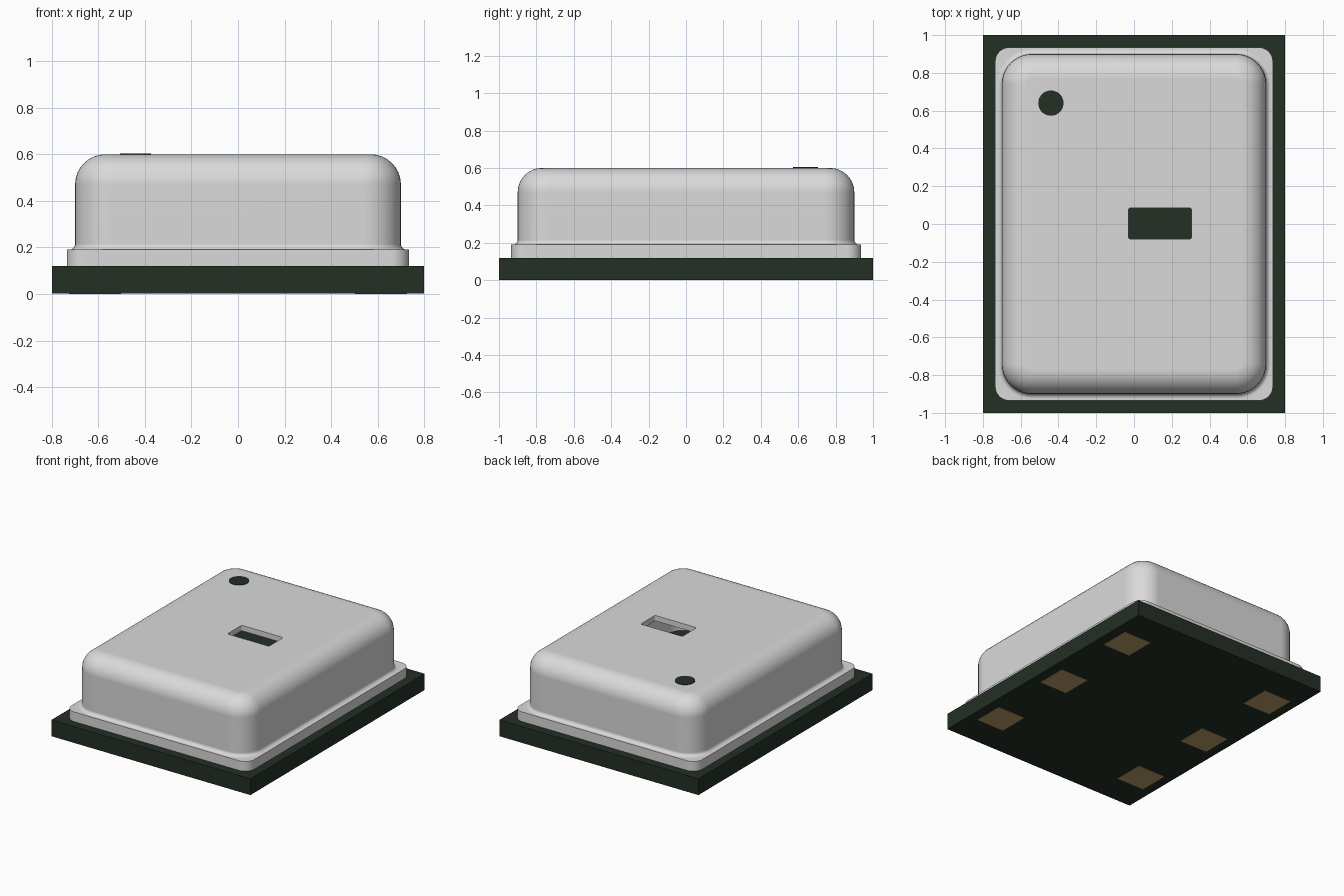
import bpy, bmesh, math

if "Cube" in bpy.data.objects:
    bpy.data.objects.remove(bpy.data.objects["Cube"])


def material(name, rgb):
    m = bpy.data.materials.new(name)
    m.diffuse_color = (*rgb, 1)
    m.use_nodes = True
    m.node_tree.nodes["Principled BSDF"].inputs["Base Color"].default_value = m.diffuse_color
    return m


lid_grey = material("lid_grey", (0.70, 0.70, 0.70))
board_green = material("dark_green", (0.017, 0.029, 0.018))
pad_gold = material("pad_gold", (0.50, 0.34, 0.14))


def finish(name, bm, mat):
    bmesh.ops.recalc_face_normals(bm, faces=bm.faces[:])
    me = bpy.data.meshes.new(name)
    bm.to_mesh(me)
    bm.free()
    me.materials.append(mat)
    ob = bpy.data.objects.new(name, me)
    bpy.context.collection.objects.link(ob)
    return ob


def box(name, x, y, hx, hy, z0, z1, mat):
    bm = bmesh.new()
    bmesh.ops.create_cube(bm, size=1)
    for v in bm.verts:
        v.co = (x + v.co.x * 2 * hx, y + v.co.y * 2 * hy, z0 + (v.co.z + 0.5) * (z1 - z0))
    return finish(name, bm, mat)


def ring(hx, hy, r, z, cx=0, cy=0, n=10):
    """Rounded rectangle outline with n segments per corner."""
    pts = []
    for k, (sx, sy) in enumerate(((1, 1), (-1, 1), (-1, -1), (1, -1))):
        for i in range(n + 1):
            a = math.pi / 2 * (k + i / n)
            pts.append((cx + sx * (hx - r) + r * math.cos(a),
                        cy + sy * (hy - r) + r * math.sin(a), z))
    return pts


def shell(grow, z):
    """Outline of the can wall, offset outward by grow."""
    return ring(0.70 + grow, 0.90 + grow, 0.16 + grow, z)


# Circuit board and the six solder pads beneath it
box("circuit_board", 0, 0, 0.8, 1.0, 0.002, 0.12, board_green)
for sx in (-1, 1):
    for j in (-1, 0, 1):
        box("solder_pad", sx * 0.615, j * 0.66, 0.112, 0.112, 0, 0.004, pad_gold)

# Hollow can: one loft up the outside, through the port and down the inside
T, R, F, TOP, STEP = 0.04, 0.13, 0.025, 0.60, 0.19
quarter = [math.pi / 2 * i / 8 for i in range(9)]
rings = [ring(0.735, 0.935, 0.075, 0.12), ring(0.735, 0.935, 0.075, STEP)]
rings += [shell(F * (1 - math.sin(a)), STEP + F * (1 - math.cos(a))) for a in quarter]
rings += [shell(-R * (1 - math.cos(a)), TOP - R + R * math.sin(a)) for a in quarter]
port = (0.1675, 0.0825, 0.012)
rings += [ring(*port, z, 0.1375, 0.0025) for z in (TOP, TOP - T)]
rings += [shell(-T - (R - T) * (1 - math.cos(a)), TOP - R + (R - T) * math.sin(a))
          for a in reversed(quarter)]
rings += [shell(-T, 0.12)]

bm = bmesh.new()
loops = [[bm.verts.new(p) for p in pts] for pts in rings]
count = len(loops[0])
for k, lower in enumerate(loops):
    upper = loops[(k + 1) % len(loops)]
    for i in range(count):
        j = (i + 1) % count
        bm.faces.new((lower[i], lower[j], upper[j], upper[i]))
can = finish("metal_can", bm, lid_grey)
bpy.context.view_layer.objects.active = can
can.select_set(True)
bpy.ops.object.shade_smooth_by_angle(angle=math.radians(30))
weighted = can.modifiers.new("even_shading", 'WEIGHTED_NORMAL')
weighted.keep_sharp = True

# Round orientation mark on top of the can
bm = bmesh.new()
bmesh.ops.create_cone(bm, cap_ends=True, segments=48, radius1=0.067, radius2=0.067, depth=0.006)
bmesh.ops.translate(bm, verts=bm.verts[:], vec=(-0.44, 0.64, 0.601))
finish("orientation_mark", bm, board_green)
